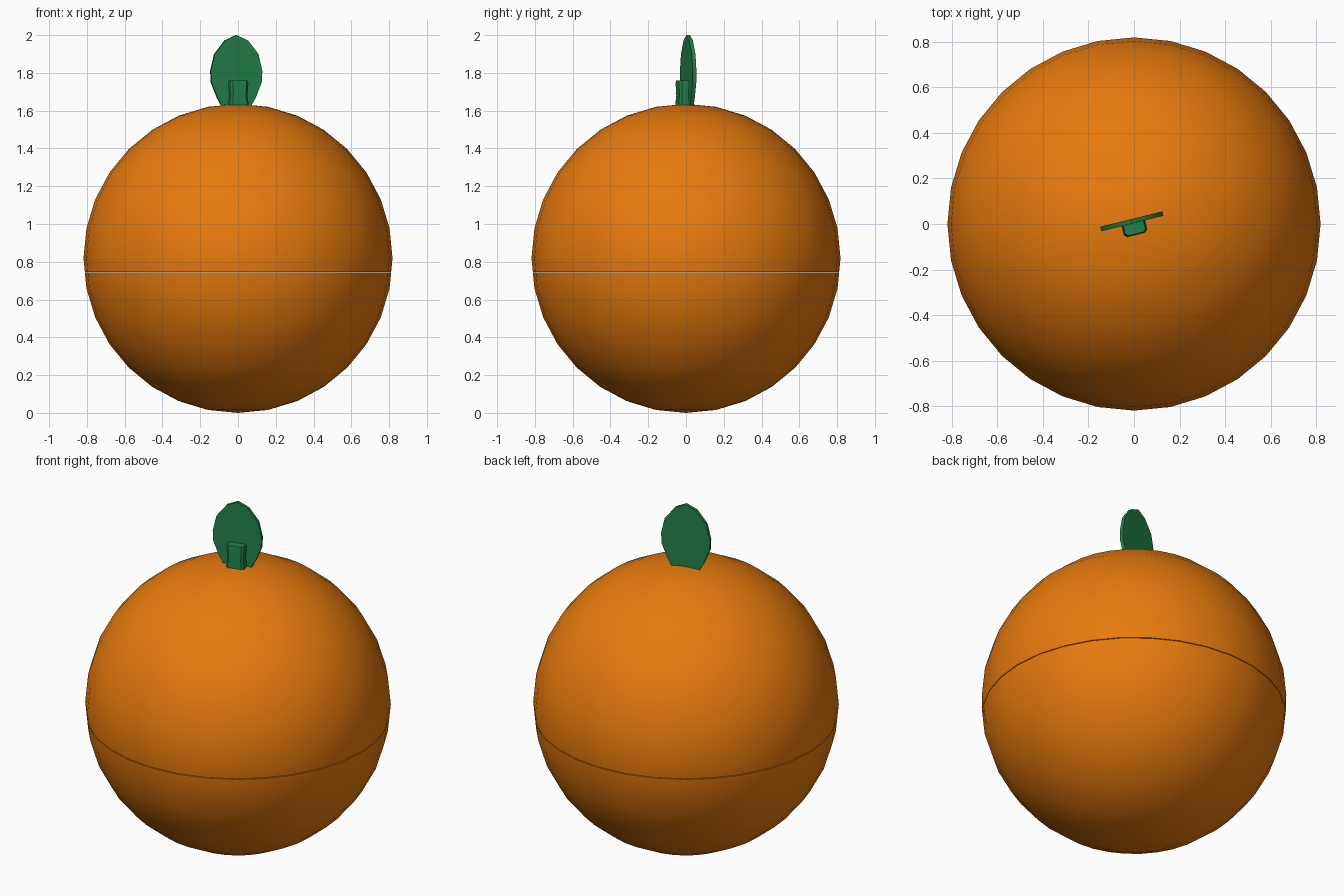
import bpy, bmesh, math
from mathutils import Matrix, Vector

if "Cube" in bpy.data.objects:
    bpy.data.objects.remove(bpy.data.objects["Cube"])

R = 0.818          # fruit radius
SEAM = 0.745       # height of the seam between the halves
TURN = Matrix.Rotation(math.radians(14), 4, 'Z')


def material(name, rgb):
    m = bpy.data.materials.new(name)
    m.diffuse_color = (*rgb, 1)
    m.use_nodes = True
    m.node_tree.nodes["Principled BSDF"].inputs["Base Color"].default_value = m.diffuse_color
    return m


orange = material("orange peel", (0.80, 0.195, 0.004))
green = material("leaf green", (0.016, 0.215, 0.07))


def finish(bm, name, mat, angle=35):
    bmesh.ops.recalc_face_normals(bm, faces=bm.faces)
    me = bpy.data.meshes.new(name)
    bm.to_mesh(me)
    bm.free()
    ob = bpy.data.objects.new(name, me)
    bpy.context.collection.objects.link(ob)
    me.materials.append(mat)
    bpy.ops.object.select_all(action='DESELECT')
    ob.select_set(True)
    bpy.context.view_layer.objects.active = ob
    bpy.ops.object.shade_smooth_by_angle(angle=math.radians(angle))
    return ob


# Fruit halves, cut at the seam with a hairline gap
def half(name, z, upper):
    bm = bmesh.new()
    bmesh.ops.create_uvsphere(bm, u_segments=32, v_segments=16, radius=R,
                              matrix=Matrix.Translation((0, 0, R)))
    cut = bmesh.ops.bisect_plane(bm, geom=bm.verts[:] + bm.edges[:] + bm.faces[:],
                                 plane_co=(0, 0, z), plane_no=(0, 0, 1),
                                 clear_inner=upper, clear_outer=not upper)
    rim = [e for e in cut['geom_cut'] if isinstance(e, bmesh.types.BMEdge)]
    bmesh.ops.contextual_create(bm, geom=rim)
    finish(bm, name, orange)


half("fruit_top", SEAM + 0.002, True)
half("fruit_bottom", SEAM - 0.002, False)


# Leaf: thin plate from a half outline mirrored about its middle
side = [(0.065, 1.60), (0.105, 1.67), (0.137, 1.75), (0.14, 1.81),
        (0.119, 1.90), (0.062, 1.972)]
outline = side + [(0, 2.0)] + [(-x, z) for x, z in reversed(side)]
bm = bmesh.new()
face = bm.faces.new([bm.verts.new((x, 0.0, z)) for x, z in outline])
ext = bmesh.ops.extrude_face_region(bm, geom=[face])
bmesh.ops.translate(bm, vec=(0, 0.02, 0),
                    verts=[v for v in ext['geom'] if isinstance(v, bmesh.types.BMVert)])
bmesh.ops.transform(bm, matrix=Matrix.Translation((-0.007, 0.002, 0)) @ TURN, verts=bm.verts)
finish(bm, "leaf", green)

# Stem: rounded rectangular stub, slightly waisted, in front of the leaf
bm = bmesh.new()
rings = []
for z, s in ((1.60, 1.12), (1.68, 0.90), (1.745, 1.0), (1.76, 0.9)):
    pts = [(-0.05, 0.03), (-0.05, -0.018), (-0.038, -0.03),
           (0.038, -0.03), (0.05, -0.018), (0.05, 0.03)]
    rings.append([bm.verts.new((x * s, y * s, z)) for x, y in pts])
for a, b in zip(rings, rings[1:]):
    for i in range(6):
        j = (i + 1) % 6
        bm.faces.new((a[i], a[j], b[j], b[i]))
bm.faces.new(rings[0])
bm.faces.new(rings[-1])
bmesh.ops.transform(bm, matrix=Matrix.Translation((0.002, -0.017, 0)) @ TURN, verts=bm.verts)
finish(bm, "stem", green)
